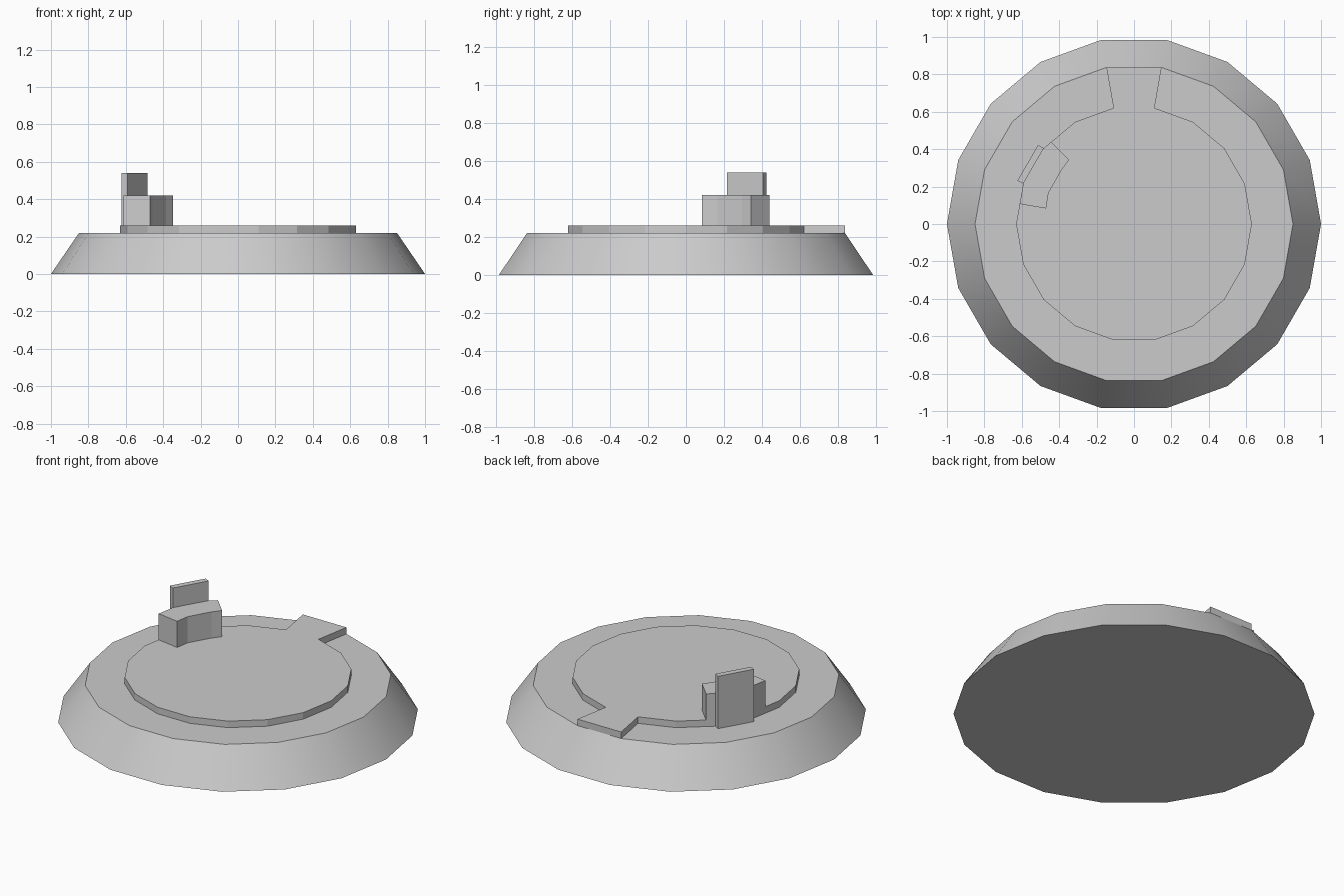
import bpy, bmesh
from math import sin, cos, radians

if "Cube" in bpy.data.objects:
    bpy.data.objects.remove(bpy.data.objects["Cube"])

SIDES = 18
STEP = 360 / SIDES


def polar(r, deg):
    return (r * cos(radians(deg)), r * sin(radians(deg)))


def prism(name, bottom, z0, z1, top=None):
    """Closed solid between two matching counter-clockwise outlines."""
    top = top or bottom
    n = len(bottom)
    bm = bmesh.new()
    lo = [bm.verts.new((x, y, z0)) for x, y in bottom]
    hi = [bm.verts.new((x, y, z1)) for x, y in top]
    bm.faces.new(lo[::-1])
    bm.faces.new(hi)
    for i in range(n):
        j = (i + 1) % n
        bm.faces.new((lo[i], lo[j], hi[j], hi[i]))
    bmesh.ops.recalc_face_normals(bm, faces=bm.faces)
    mesh = bpy.data.meshes.new(name)
    bm.to_mesh(mesh)
    bm.free()
    obj = bpy.data.objects.new(name, mesh)
    bpy.context.collection.objects.link(obj)
    return obj


# Tapered base with a smooth-shaded sloping rim
base = prism("base", [polar(1.0, i * STEP) for i in range(SIDES)], 0, 0.22,
             [polar(0.85, i * STEP) for i in range(SIDES)])
bpy.context.view_layer.objects.active = base
base.select_set(True)
bpy.ops.object.shade_smooth_by_angle(angle=radians(30))

# Raised floor disc with an entry ramp tab at the back
outline = []
for i in range(SIDES):
    a = i * STEP
    outline.append(polar(0.63, a))
    if i == 4:
        outline += [polar(0.85, a), polar(0.85, a + STEP)]
prism("floor_disc", outline, 0.22, 0.26)

# Curved seat following the disc edge
prism("seat", [(-0.611, 0.107), (-0.47, 0.083), (-0.457, 0.166), (-0.384, 0.294),
               (-0.347, 0.342), (-0.443, 0.439), polar(0.63, 140), polar(0.63, 160)],
      0.26, 0.42)

# Thin upright backrest behind the middle facet of the seat
prism("backrest", [polar(0.63, 160), polar(0.63, 140), (-0.513, 0.423), (-0.623, 0.232)],
      0.22, 0.54)
